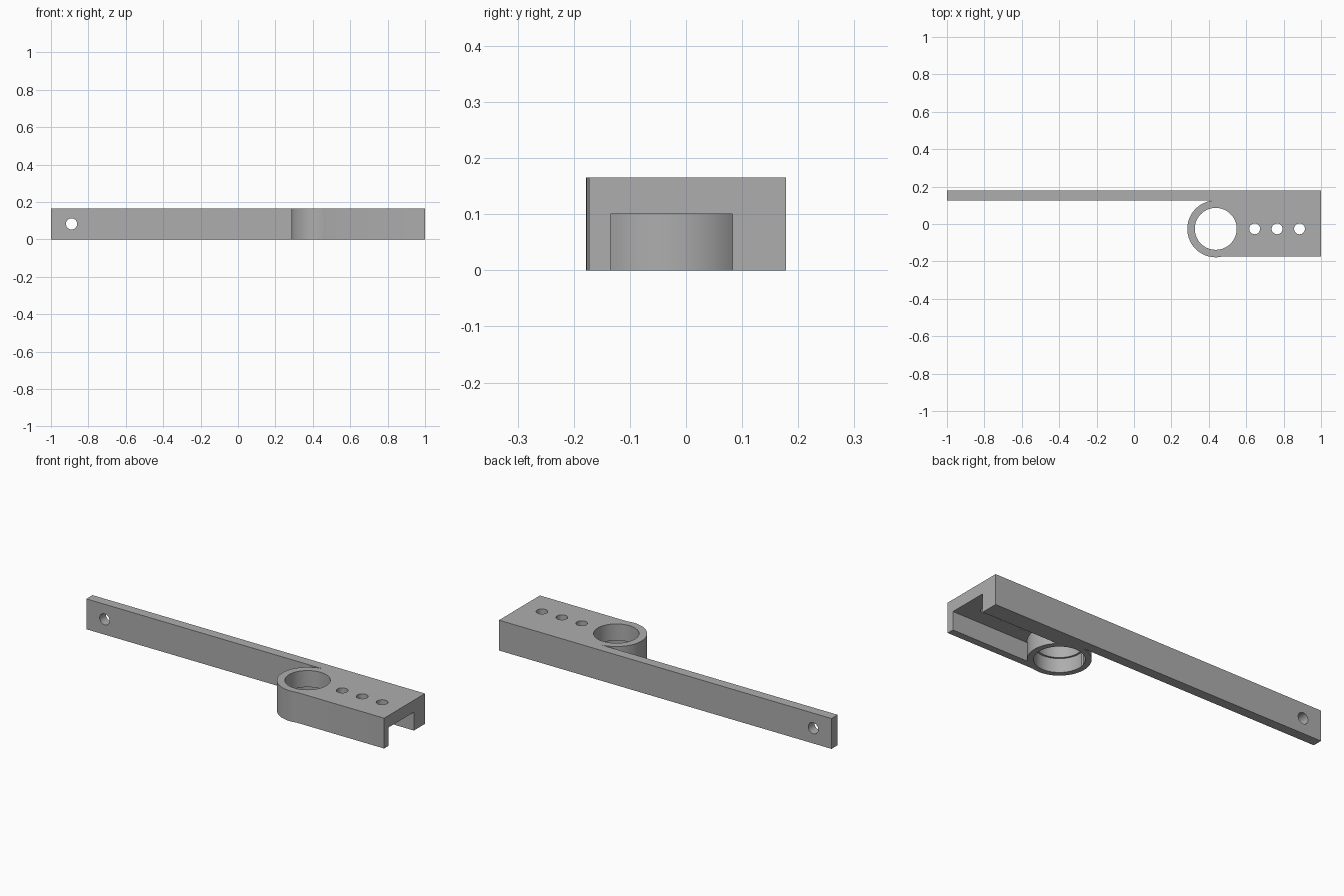
import bpy
import bmesh
from math import asin, cos, sin, pi
from mathutils import Matrix, Vector

cube = bpy.data.objects.get("Cube")
if cube:
    bpy.data.objects.remove(cube, do_unlink=True)

HEIGHT = 0.165
RING = Vector((0.437, -0.026))
RING_R = 0.152
FRONT, BACK, ARM_FRONT = -0.173, 0.178, 0.125
SLOT_FRONT, SLOT_BACK = -0.135, 0.083

grey = bpy.data.materials.new("plain grey")
grey.use_nodes = True
colour = (0.42, 0.42, 0.42, 1)
grey.diffuse_color = colour
grey.node_tree.nodes["Principled BSDF"].inputs["Base Color"].default_value = colour


def arc(start, end, steps):
    """Points on the outside of the ring between two angles."""
    angles = [start + (end - start) * i / steps for i in range(steps + 1)]
    return [(RING.x + RING_R * cos(a), RING.y + RING_R * sin(a)) for a in angles]


def ring_angle(y):
    return asin((y - RING.y) / RING_R)


def finish(name, bm):
    bmesh.ops.recalc_face_normals(bm, faces=bm.faces)
    mesh = bpy.data.meshes.new(name)
    bm.to_mesh(mesh)
    bm.free()
    mesh.materials.append(grey)
    obj = bpy.data.objects.new(name, mesh)
    bpy.context.collection.objects.link(obj)
    return obj


def prism(name, outline, bottom, top):
    bm = bmesh.new()
    face = bm.faces.new([bm.verts.new((x, y, bottom)) for x, y in outline])
    side = bmesh.ops.extrude_face_region(bm, geom=[face])["geom"]
    verts = [v for v in side if isinstance(v, bmesh.types.BMVert)]
    bmesh.ops.translate(bm, verts=verts, vec=(0, 0, top - bottom))
    return finish(name, bm)


def cylinder(name, centre, radius, depth, segments, axis="Z"):
    bm = bmesh.new()
    turn = Matrix.Rotation(pi / 2, 4, "X") if axis == "Y" else Matrix()
    bmesh.ops.create_cone(bm, cap_ends=True, segments=segments, radius1=radius,
                          radius2=radius, depth=depth,
                          matrix=Matrix.Translation(centre) @ turn)
    return finish(name, bm)


# Arm, rounded ring end and block share one plan outline
outline = [(1, BACK), (-1, BACK), (-1, ARM_FRONT)]
outline += arc(pi - ring_angle(ARM_FRONT), 2 * pi + ring_angle(FRONT), 48)
outline += [(1, FRONT)]
body = prism("lever_body", outline, 0, HEIGHT)

# Open channel under the block, ending against the ring
slot = [(1.1, SLOT_FRONT), (1.1, SLOT_BACK)]
slot += arc(ring_angle(SLOT_BACK), ring_angle(SLOT_FRONT), 24)
cutters = [prism("channel_cutter", slot, -0.1, 0.1)]

# Ring bore with a wider recess below, then the small holes
cutters.append(cylinder("bore_cutter", (*RING, 0.1), 0.112, 0.5, 64))
cutters.append(cylinder("recess_cutter", (*RING, 0), 0.122, 0.15, 64))
for i in range(3):
    cutters.append(cylinder("pin_hole_cutter", (0.645 + 0.12 * i, RING.y, 0.15),
                            0.029, 0.2, 32))
cutters.append(cylinder("arm_hole_cutter", (-0.89, 0.15, 0.083), 0.03, 0.3, 32, "Y"))

bpy.context.view_layer.objects.active = body
body.select_set(True)
for cutter in cutters:
    mod = body.modifiers.new("cut", "BOOLEAN")
    mod.operation = "DIFFERENCE"
    mod.solver = "EXACT"
    mod.object = cutter
    bpy.ops.object.modifier_apply(modifier=mod.name)
    bpy.data.objects.remove(cutter, do_unlink=True)

bpy.ops.object.shade_smooth_by_angle(angle=pi / 6)
